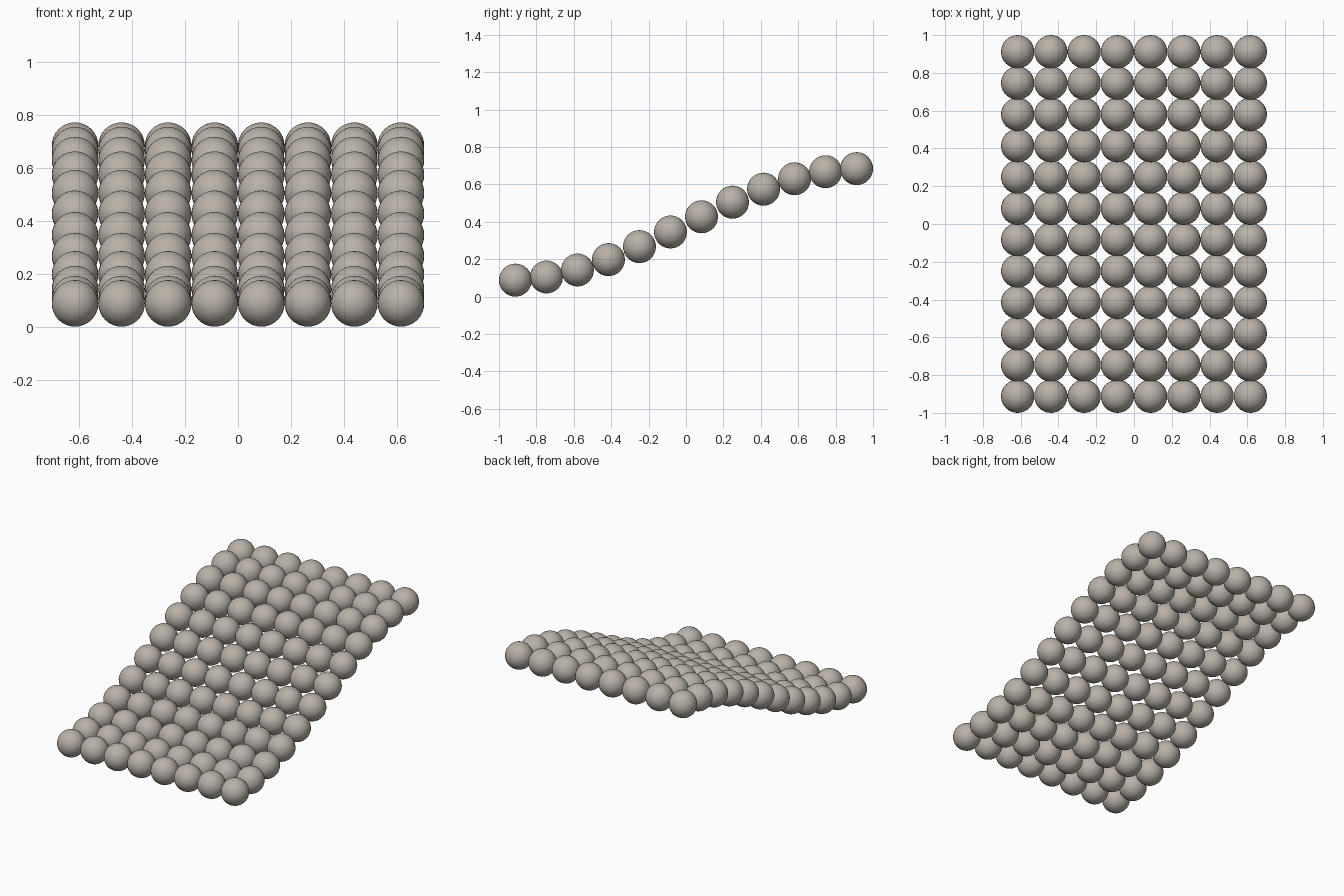
import bpy
import math

cube = bpy.data.objects.get("Cube")
if cube:
    bpy.data.objects.remove(cube, do_unlink=True)

COLUMNS, ROWS = 8, 12
RADIUS = 0.088
STEP_X = 0.176
STEP_Y = 2 * (1 - RADIUS) / (ROWS - 1)
RISE = 0.298      # half the height between first and last row
PHASE = 0.273     # wave angle per row

# Warm grey stone colour
grey = bpy.data.materials.new("warm_grey")
grey.use_nodes = True
colour = (0.48, 0.44, 0.39, 1)
grey.diffuse_color = colour
grey.node_tree.nodes["Principled BSDF"].inputs["Base Color"].default_value = colour

# One ball mesh shared by the whole sheet
bpy.ops.mesh.primitive_uv_sphere_add(segments=32, ring_count=16, radius=RADIUS)
first = bpy.context.object
bpy.ops.object.shade_smooth()
ball = first.data
ball.name = "ball"
ball.materials.append(grey)
bpy.data.objects.remove(first, do_unlink=True)


def row_height(row):
    """S-shaped climb from the front row to the back row."""
    middle = (ROWS - 1) / 2
    wave = math.sin(PHASE * (row - middle)) / math.sin(PHASE * middle)
    return RADIUS + RISE * (1 + wave)


# Grid of balls, rising towards the back
for row in range(ROWS):
    for column in range(COLUMNS):
        obj = bpy.data.objects.new(f"ball_row_{row + 1}_column_{column + 1}", ball)
        obj.location = (STEP_X * (column - (COLUMNS - 1) / 2),
                        STEP_Y * (row - (ROWS - 1) / 2),
                        row_height(row))
        bpy.context.collection.objects.link(obj)
